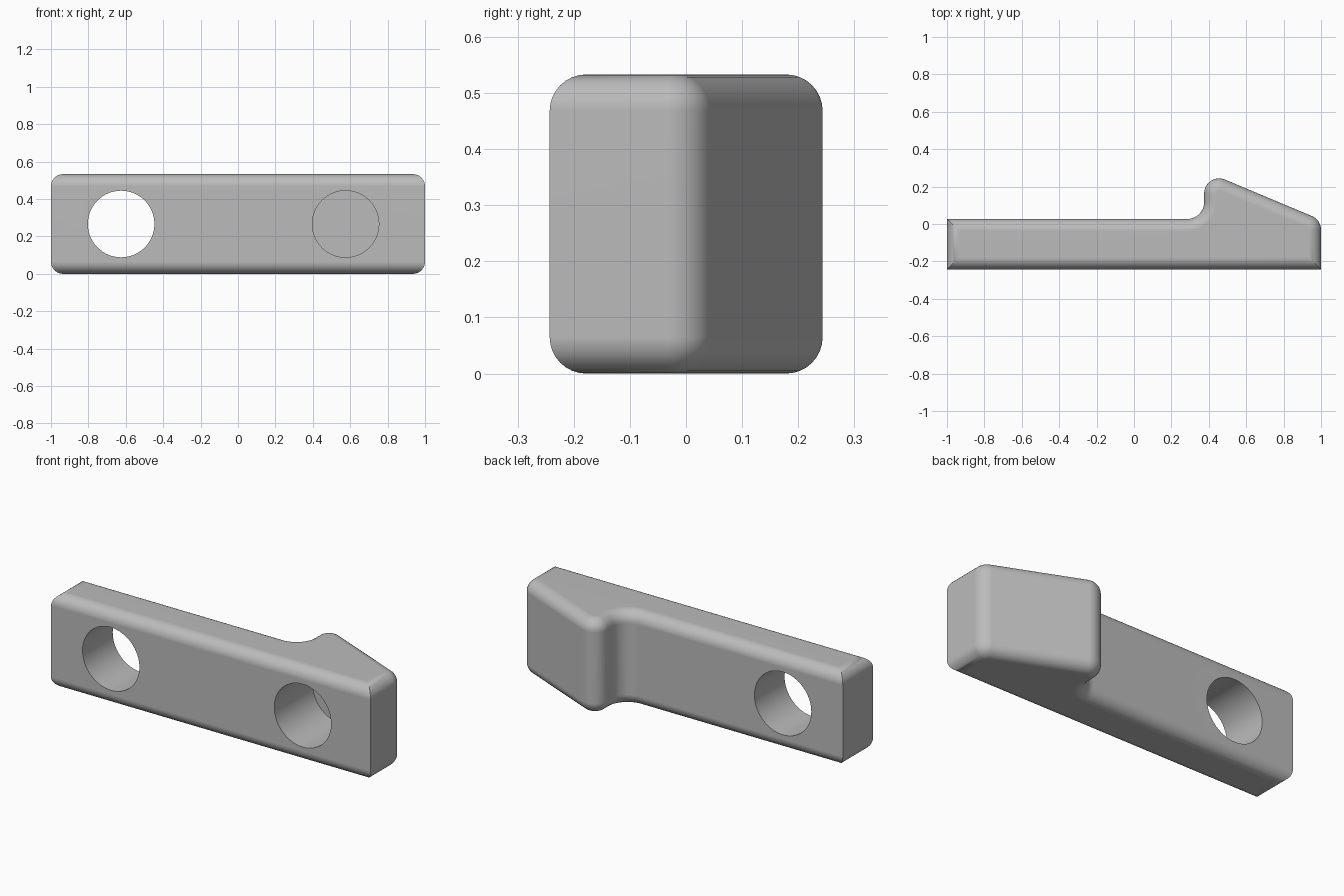
import bpy, bmesh, math
from mathutils import Vector

if "Cube" in bpy.data.objects:
    bpy.data.objects.remove(bpy.data.objects["Cube"])

HEIGHT, ROUND = 0.533, 0.065
ARC_STEPS, RIM_STEPS = 12, 8

# Plan outline, counter-clockwise: corner x, y and rounding radius (0 is sharp)
CORNERS = [(-1, -0.243, 0), (1, -0.243, 0), (1, 0.022, 0.08),
           (0.375, 0.284, 0.08), (0.375, 0.027, 0.09), (-1, 0.027, 0)]


def outline(inset):
    """Plan outline moved inwards by inset, keeping the arc centres fixed."""
    pts = []
    for i, (x, y, r) in enumerate(CORNERS):
        p = Vector((x, y))
        a = (p - Vector(CORNERS[i - 1][:2])).normalized()
        b = (Vector(CORNERS[(i + 1) % len(CORNERS)][:2]) - p).normalized()
        na, nb = Vector((-a.y, a.x)), Vector((-b.y, b.x))
        to_centre = (na + nb) / (1 + na.dot(nb))
        if r == 0:
            pts.append(p + to_centre * inset)
            continue
        turn = math.atan2(a.x * b.y - a.y * b.x, a.dot(b))
        side = math.copysign(1, turn)
        centre = p + to_centre * r * side
        start = math.atan2(-na.y * side, -na.x * side)
        radius = r - inset * side
        for k in range(ARC_STEPS + 1):
            t = start + turn * k / ARC_STEPS
            pts.append(centre + radius * Vector((math.cos(t), math.sin(t))))
    return pts


# Body: stacked outlines with quarter-round rims at the bottom and top
quarter = [math.pi / 2 * k / RIM_STEPS for k in range(RIM_STEPS + 1)]
rim = [(ROUND * (1 - math.sin(t)), ROUND * (1 - math.cos(t))) for t in quarter]
layers = rim + [(d, HEIGHT - z) for d, z in reversed(rim)]
bm = bmesh.new()
rings = [[bm.verts.new((p.x, p.y, z)) for p in outline(d)] for d, z in layers]
for low, high in zip(rings, rings[1:]):
    for i in range(len(low)):
        j = (i + 1) % len(low)
        bm.faces.new((low[i], low[j], high[j], high[i]))
bm.faces.new(list(reversed(rings[0])))
bm.faces.new(rings[-1])
bmesh.ops.recalc_face_normals(bm, faces=bm.faces)
mesh = bpy.data.meshes.new("hooked_bar")
bm.to_mesh(mesh)
bm.free()
bar = bpy.data.objects.new("hooked_bar", mesh)
bpy.context.collection.objects.link(bar)

grey = bpy.data.materials.new("plain grey")
grey.use_nodes = True
grey.diffuse_color = (0.5, 0.5, 0.5, 1)
grey.node_tree.nodes["Principled BSDF"].inputs["Base Color"].default_value = (0.5, 0.5, 0.5, 1)
mesh.materials.append(grey)


def drill(name, x, back):
    """Cut a round hole from the front to depth y = back."""
    front = -0.4
    bpy.ops.mesh.primitive_cylinder_add(
        vertices=64, radius=0.178, depth=back - front,
        location=(x, (front + back) / 2, HEIGHT / 2), rotation=(math.pi / 2, 0, 0))
    cutter = bpy.context.object
    cutter.name = name
    cutter.hide_render = True
    cutter.data.materials.append(grey)
    mod = bar.modifiers.new(name, 'BOOLEAN')
    mod.operation, mod.solver, mod.object = 'DIFFERENCE', 'EXACT', cutter
    bpy.context.view_layer.objects.active = bar
    bpy.ops.object.modifier_apply(modifier=name)
    bpy.data.objects.remove(cutter)


# Through hole in the thin end, blind hole in the hooked end
drill("through_hole", -0.625, 0.3)
drill("blind_hole", 0.575, 0.1)

bpy.ops.object.select_all(action='DESELECT')
bar.select_set(True)
bpy.context.view_layer.objects.active = bar
bpy.ops.object.shade_smooth_by_angle(angle=math.radians(30))
weighted = bar.modifiers.new("weighted_normals", 'WEIGHTED_NORMAL')
weighted.keep_sharp = True
